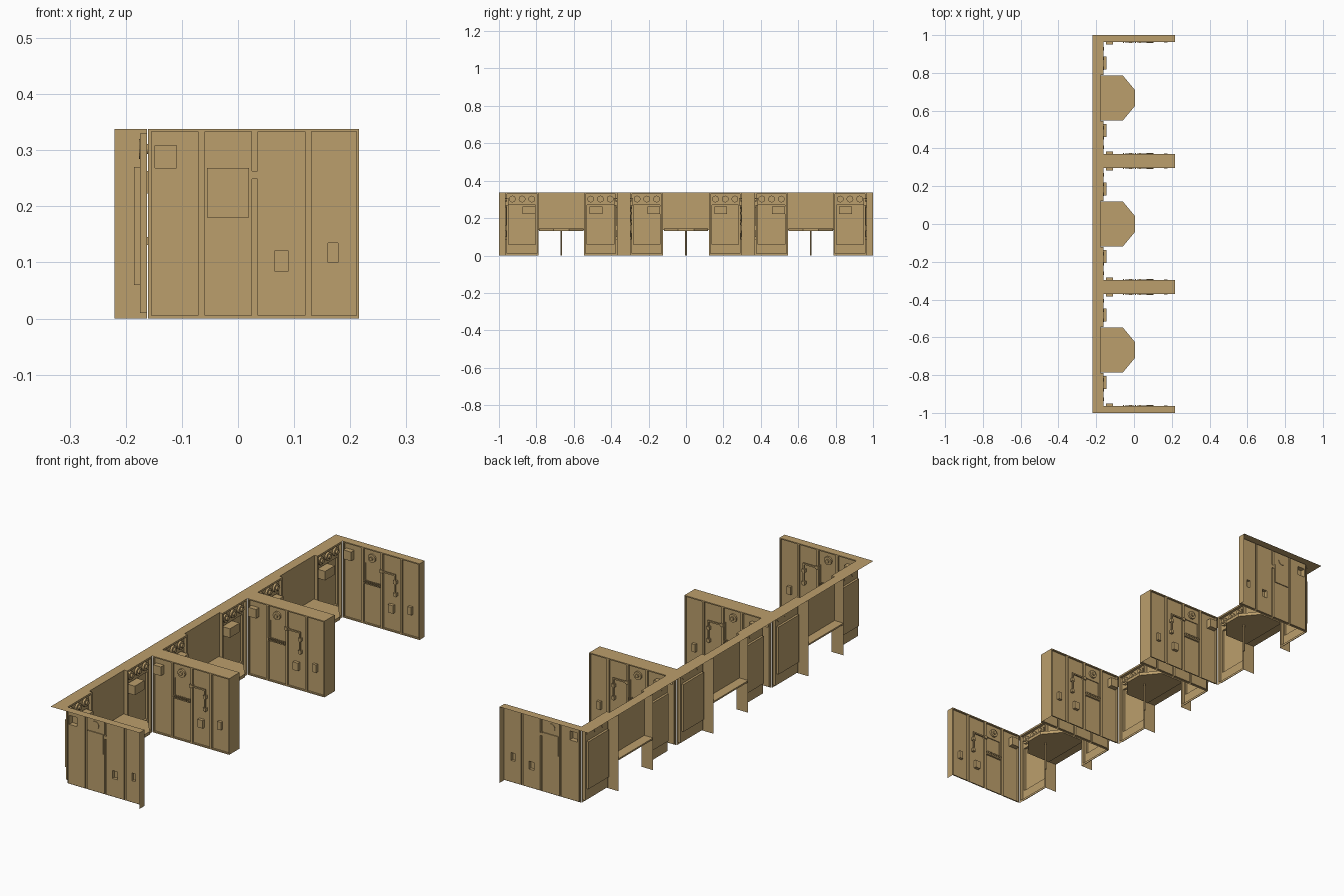
import bpy, bmesh, math
from mathutils import Vector, Matrix

if "Cube" in bpy.data.objects:
    bpy.data.objects.remove(bpy.data.objects["Cube"])

TOP = 0.338          # wall height
BAY = 0.667          # bay spacing
WALL = 0.297         # half distance between side walls of a bay
ALC = 0.122          # half width of the alcove
tan = bpy.data.materials.new("tan")
tan.diffuse_color = (0.50, 0.345, 0.15, 1)
tan.use_nodes = True
tan.node_tree.nodes["Principled BSDF"].inputs["Base Color"].default_value = tan.diffuse_color


def place(name, bm, spots=(-BAY, 0, BAY)):
    """Turn a bmesh into one shared mesh and put a copy in every bay."""
    me = bpy.data.meshes.new(name)
    bm.to_mesh(me)
    bm.free()
    me.materials.append(tan)
    for i, y in enumerate(spots):
        ob = bpy.data.objects.new(f"{name}_{i + 1}", me)
        ob.location.y = y
        bpy.context.collection.objects.link(ob)


def box(bm, x0, x1, y0, y1, z0, z1):
    m = Matrix.Translation(((x0 + x1) / 2, (y0 + y1) / 2, (z0 + z1) / 2)) @ \
        Matrix.Diagonal((abs(x1 - x0), abs(y1 - y0), abs(z1 - z0), 1))
    bmesh.ops.create_cube(bm, size=1, matrix=m)


def quad(bm, *pts):
    bm.faces.new([bm.verts.new(p) for p in pts])


def dial(bm, center, axis, r, depth, seg=16):
    rot = Vector((0, 0, 1)).rotation_difference(Vector(axis)).to_matrix().to_4x4()
    bmesh.ops.create_cone(bm, cap_ends=True, segments=seg, radius1=r, radius2=r, depth=depth,
                          matrix=Matrix.Translation(center) @ rot)


def sheet(bm, to3d, a0, a1, b0, b1, rects, normal):
    """Pressed sheet: rects (a0, a1, b0, b1, height) add up to recesses and bosses."""
    us = sorted({a0, a1, *[r[0] for r in rects], *[r[1] for r in rects]})
    vs = sorted({b0, b1, *[r[2] for r in rects], *[r[3] for r in rects]})

    def h(i, j):
        a, b = (us[i] + us[i + 1]) / 2, (vs[j] + vs[j + 1]) / 2
        return round(sum(r[4] for r in rects if r[0] < a < r[1] and r[2] < b < r[3]), 5)

    s = bmesh.new()
    for i in range(len(us) - 1):
        for j in range(len(vs) - 1):
            u0, u1, v0, v1, k = us[i], us[i + 1], vs[j], vs[j + 1], h(i, j)
            quad(s, *[to3d(*p, k) for p in ((u0, v0), (u1, v0), (u1, v1), (u0, v1))])
            if i + 2 < len(us) and h(i + 1, j) != k:
                m = h(i + 1, j)
                quad(s, to3d(u1, v0, k), to3d(u1, v1, k), to3d(u1, v1, m), to3d(u1, v0, m))
            if j + 2 < len(vs) and h(i, j + 1) != k:
                m = h(i, j + 1)
                quad(s, to3d(u0, v1, k), to3d(u1, v1, k), to3d(u1, v1, m), to3d(u0, v1, m))
    bmesh.ops.remove_doubles(s, verts=s.verts, dist=1e-5)
    bmesh.ops.dissolve_limit(s, angle_limit=0.01, verts=s.verts, edges=s.edges)
    bmesh.ops.recalc_face_normals(s, faces=s.faces)
    big = max(s.faces, key=lambda f: f.calc_area())
    if big.normal.dot(Vector(normal)) < 0:
        bmesh.ops.reverse_faces(s, faces=s.faces)
    me = bpy.data.meshes.new("tmp")
    s.to_mesh(me)
    s.free()
    bm.from_mesh(me)
    bpy.data.meshes.remove(me)


# side walls of a bay: four recessed panels with pressed fittings
panels = [(-.155, -.07), (-.06, .025), (.035, .12), (.13, .212)]
wall_rects = [(a, b, .005, .333, -.008) for a, b in panels] + [
    (-.148, -.11, .268, .308, .022),     # upper box
    (-.055, .02, .18, .268, -.004),      # access door
    (.065, .09, .085, .12, .014),        # lower box
    (.16, .178, .10, .135, .012),        # grip box
]
for side, name in ((1, "left_wall"), (-1, "right_wall")):
    bm = bmesh.new()
    sheet(bm, lambda a, b, k: (a, side * (WALL - k), b), -.16, .216, 0, TOP, wall_rects, (0, -side, 0))
    yb = side * (WALL + .008)
    dial(bm, (-.02, yb - side * .003, .298), (0, 1, 0), .018, .010)
    dial(bm, (-.02, yb - side * .006, .298), (0, 1, 0), .008, .016)
    # toothed rack
    box(bm, -.06, .02, yb, yb - side * .008, .178, .184)
    for i in range(9):
        x = -.058 + i * .0092
        box(bm, x, x + .004, yb, yb - side * .013, .184, .192)
    # pipe with brackets
    box(bm, .024, .1, yb - side * .006, yb - side * .012, .253, .259)
    box(bm, .094, .1, yb - side * .006, yb - side * .012, .16, .259)
    for x, z in ((.03, .256), (.097, .225), (.097, .17)):
        box(bm, x - .007, x + .007, yb, yb - side * .013, z - .007, z + .007)
    place(name, bm)

# front columns: framed recess, deeper door, screen box and three dials
for side, name, yc in ((1, "left_column", .186), (-1, "right_column", -.172)):
    bm = bmesh.new()
    y0, y1 = sorted((side * ALC, side * WALL))
    rects = [(y0 + .008, y1 - .008, .01, .33, -.013),
             (y0 + .016, y1 - .016, .06, .27, -.010)]
    sheet(bm, lambda a, b, k: (-.162 + k, a, b), y0, y1, 0, TOP, rects, (1, 0, 0))
    box(bm, -.185, -.146, yc - .034, yc + .034, .223, .263)
    for o in (-.052, 0, .052):
        y = (y0 + y1) / 2 + o
        dial(bm, (-.171, y, .302), (1, 0, 0), .018, .010)
        dial(bm, (-.166, y, .302), (1, 0, 0), .009, .016)
    # jamb beside the alcove
    ya = side * ALC
    quad(bm, (-.22, ya, 0), (-.162, ya, 0), (-.162, ya, TOP), (-.22, ya, TOP))
    place(name, bm)

# alcove back panel and rear shelf
bm = bmesh.new()
quad(bm, (-.177, -ALC, .14), (-.177, ALC, .14), (-.177, ALC, TOP), (-.177, -ALC, TOP))
box(bm, -.22, -.177, -ALC, ALC, .136, .143)
place("alcove_panel", bm)

# table with clipped corners
bm = bmesh.new()
outline = [(-.177, -.118), (-.058, -.118), (.005, -.042), (.005, .042), (-.058, .118), (-.177, .118)]
f = bm.faces.new([bm.verts.new((x, y, .131)) for x, y in outline])
up = bmesh.ops.extrude_face_region(bm, geom=[f])["geom"]
bmesh.ops.translate(bm, vec=(0, 0, .014), verts=[g for g in up if isinstance(g, bmesh.types.BMVert)])
bmesh.ops.recalc_face_normals(bm, faces=bm.faces)
place("table", bm)

# table leg
bm = bmesh.new()
dial(bm, (-.06, 0, .066), (0, 0, 1), .005, .132, 10)
place("table_leg", bm)

# top cap along the rear wall, notched at each alcove
bm = bmesh.new()
edges = [-1] + [c + s * ALC for c in (-BAY, 0, BAY) for s in (-1, 1)] + [1]
for i, (a, b) in enumerate(zip(edges, edges[1:])):
    x = -.177 if i % 2 else -.162
    quad(bm, (-.22, a, TOP), (x, a, TOP), (x, b, TOP), (-.22, b, TOP))
place("rear_cap", bm, (0,))

# partition tops and ends (outer sides of the end partitions stay open)
bm = bmesh.new()
for a, b in ((-1, -BAY - WALL), (-BAY + WALL, -WALL), (WALL, BAY - WALL), (BAY + WALL, 1)):
    quad(bm, (-.162, a, TOP), (.216, a, TOP), (.216, b, TOP), (-.162, b, TOP))
    quad(bm, (.216, a, 0), (.216, b, 0), (.216, b, TOP), (.216, a, TOP))
place("partition_cap", bm, (0,))
